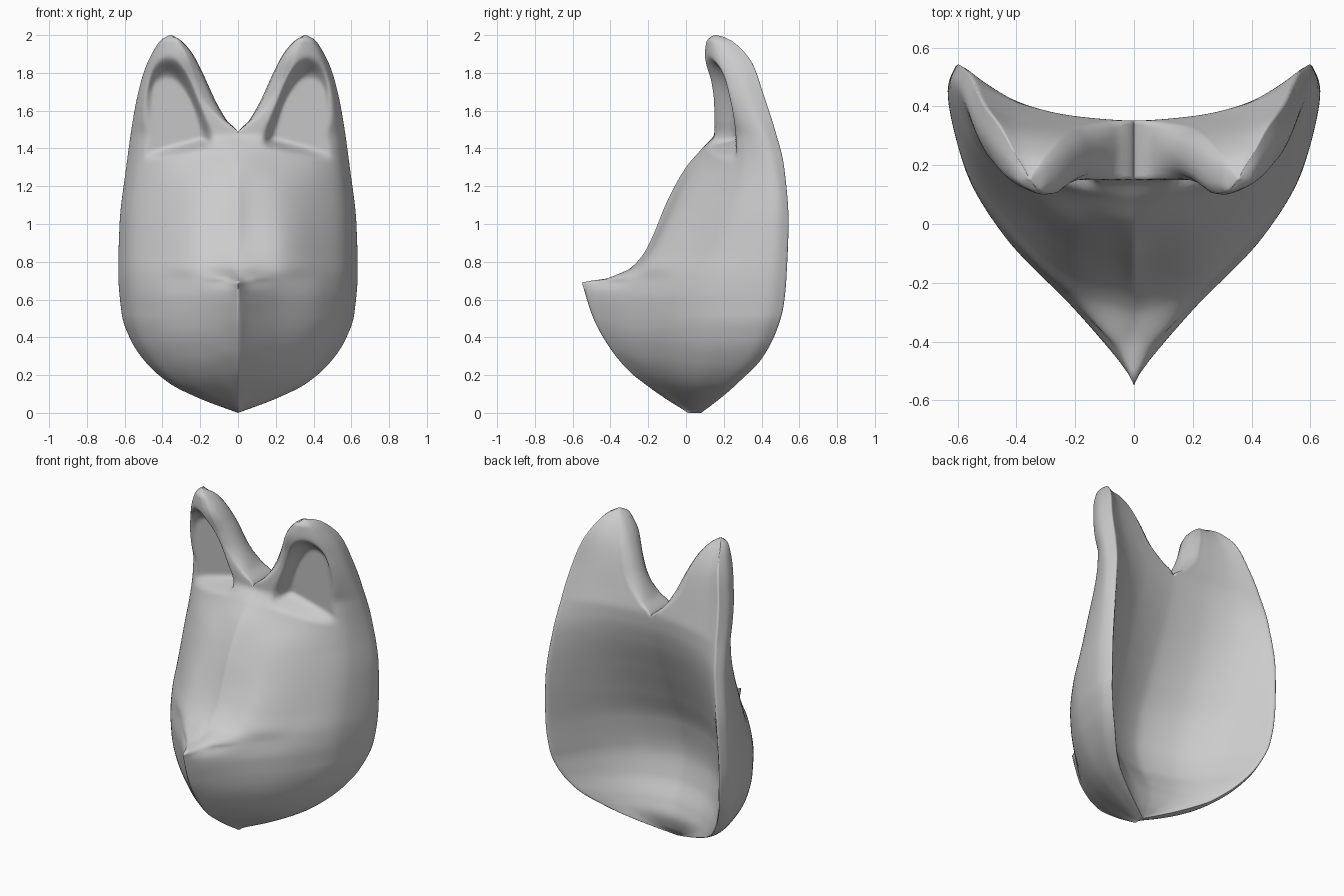
import bpy, bmesh, math

if "Cube" in bpy.data.objects:
    bpy.data.objects.remove(bpy.data.objects["Cube"])

def curve(keys, start=1, end=1):
    """Monotone cubic through (t, value) keys; start/end scale the end slopes."""
    t = [k[0] for k in keys]
    v = [k[1] for k in keys]
    n = len(t)
    d = [(v[i + 1] - v[i]) / (t[i + 1] - t[i]) for i in range(n - 1)]
    m = [d[0] * start] + [2 * a * b / (a + b) if a * b > 0 else 0
                          for a, b in zip(d, d[1:])] + [d[-1] * end]

    def f(x):
        i = 0
        while i < n - 2 and x > t[i + 1]:
            i += 1
        h = t[i + 1] - t[i]
        s = (x - t[i]) / h
        return (v[i] * (1 + 2 * s) * (1 - s) ** 2 + h * m[i] * s * (1 - s) ** 2
                + v[i + 1] * s * s * (3 - 2 * s) + h * m[i + 1] * s * s * (s - 1))
    return f

def step(a, b, x):
    s = min(1, max(0, (x - a) / (b - a)))
    return s * s * (3 - 2 * s)

NOTCH = 1.48
# outer half-width seen from the front
width = curve([(0, 0), (.075, .2), (.155, .36), (.27, .49), (.39, .57), (.52, .615), (.75, .634),
               (1, .627), (1.3, .592), (1.6, .548), (1.8, .5), (1.93, .44), (1.98, .4), (2, .36)])
# inner edge of the ear above the notch
inner = curve([(0, 0), (NOTCH, 0), (1.55, .06), (1.65, .118), (1.8, .187), (1.9, .24),
               (1.97, .3), (2, .35)])
# depth of the rear rim
rim = curve([(0, .08), (.09, .2), (.16, .28), (.29, .41), (.44, .49), (.56, .525), (.7, .54), (1, .55),
             (1.3, .525), (1.5, .475), (1.7, .41), (1.85, .355), (1.95, .27), (1.99, .2), (2, .16)])
# centre ridge with the nose tip
ridge = curve([(0, .01), (.02, -.02), (.07, -.1), (.14, -.2), (.22, -.3), (.34, -.4), (.5, -.49),
               (.66, -.542), (.69, -.55), (.7, -.5), (.715, -.4), (.77, -.29), (.85, -.22),
               (.95, -.17), (1.12, -.1), (1.3, 0), (1.4, .085), (NOTCH, .15), (1.6, .155),
               (1.75, .14), (1.9, .105), (1.97, .11), (1.99, .13), (2, .15)])
# just beside the ridge
bridge = curve([(0, .015), (.07, -.09), (.14, -.185), (.22, -.275), (.34, -.37), (.5, -.44),
                (.64, -.468), (.7, -.43), (.77, -.285), (.85, -.21), (.95, -.155), (1.12, -.082),
                (1.3, .012), (1.4, .09), (NOTCH, .15), (1.6, .15), (1.75, .135), (1.9, .102),
                (1.97, .11), (2, .15)])
# cheek
cheek = curve([(0, .03), (.1, -.08), (.2, -.18), (.3, -.24), (.45, -.283), (.6, -.293), (.72, -.26),
               (.85, -.18), (1, -.1), (1.2, 0), (1.4, .125), (NOTCH, .155), (1.75, .13), (1.9, .1),
               (1.97, .11), (2, .15)])
# centre line of the hollow back
hollow = curve([(0, .08), (.06, .125), (.14, .145), (.22, .12), (.35, .055), (.5, .025), (.7, .06),
                (.9, .145), (1.1, .235), (1.3, .315), (1.42, .345), (1.5, .352),
                (1.6, .34), (1.8, .3), (1.95, .23), (1.99, .18), (2, .155)])

FRONT_COLS = 58
BACK_COLS = 28
FRONT_T = (0, .12, .36, .76, 1.02, 1.24, 1.42)
BACK_T = (0, .15, .42, .75, 1.1)

def resample(ts, pts, n, start=1, end=1):
    fx = curve([(s, p[0]) for s, p in zip(ts, pts)])
    fy = curve([(s, p[1]) for s, p in zip(ts, pts)], start, end)
    return [(fx(ts[-1] * i / n), fy(ts[-1] * i / n)) for i in range(n + 1)]

def section(z):
    """Closed horizontal outline of one half of the mask."""
    n0, w = inner(z), width(z) - inner(z)
    f, g, r, b = ridge(z), cheek(z), rim(z), hollow(z)
    e = step(1.15, 1.75, z)                       # ears bow forward at the outside
    inset = .14 * step(NOTCH, 1.7, z)
    at = lambda u: n0 + w * u
    front = [(at(inset), f), (at(inset + .08), bridge(z)), (at(.32), g),
             (at(.72), g + (r - g) * (.32 - .17 * e)), (at(.92), g + (r - g) * (.59 - .25 * e)),
             (at(1), g + (r - g) * (.88 - .2 * e)), (at(.955), r)]
    back = [(at(.955), r), (at(.88), b + (r - b) * .84), (at(.65), b + (r - b) * .41),
            (at(.35), b + (r - b) * .12), (at(inset), b)]
    pts = resample(FRONT_T, front, FRONT_COLS, start=1 - .6 * (1 - step(.4, .66, z)))
    # arched ear hollow pressed into the front surface
    for i, (x, y) in enumerate(pts[:int(FRONT_COLS * .85)]):
        u = (x - n0) / max(w, 1e-4)
        arch = 1.89 - 8 * (x - .375) ** 2
        k = (step(.12, .3, u) * (1 - step(.8, .93, u))
             * step(0, .06, z - (1.44 - .24 * x)) * step(0, .12, arch - z))
        floor = .268 - .07 * (z - 1.4)
        pts[i] = (x, y + max(0, floor - y) * k)
    pts += resample(BACK_T, back, BACK_COLS, end=.2)[1:]
    # rounded wall along the inner edge of the ear
    for s in range(1, 6):
        a = math.pi * s / 6
        pts.append((at(inset * (1 - math.sin(a))), b + (f - b) * (1 - math.cos(a)) / 2))
    return pts

# loft the half sections from chin to ear tip
levels = [i / 100 for i in range(200)] + [.003, 1.995, 1.998, 2]
levels.sort()
bm = bmesh.new()
rows = [[bm.verts.new((max(0, x), y, z)) for x, y in section(z)] for z in levels]
open_end = FRONT_COLS + BACK_COLS
cols = len(rows[0])
for j in range(len(rows) - 1):
    for i in range(cols):
        if i >= open_end and levels[j] < NOTCH - 1e-6:
            continue
        k = (i + 1) % cols
        bm.faces.new((rows[j][i], rows[j][k], rows[j + 1][k], rows[j + 1][i]))
bm.faces.new(rows[-1])

# relax the surface a little, away from the seam and tips
free = [v for v in bm.verts if v.co.x > .04 and v.link_faces and .05 < v.co.z < 1.97]
for _ in range(3):
    bmesh.ops.smooth_vert(bm, verts=free, factor=.5, use_axis_y=True)

# mirror to the other half and weld the seam
geo = bmesh.ops.duplicate(bm, geom=bm.verts[:] + bm.edges[:] + bm.faces[:])["geom"]
for v in geo:
    if isinstance(v, bmesh.types.BMVert):
        v.co.x *= -1
bmesh.ops.delete(bm, geom=[v for v in bm.verts if not v.link_faces], context='VERTS')
bmesh.ops.remove_doubles(bm, verts=bm.verts[:], dist=.0004)
bmesh.ops.recalc_face_normals(bm, faces=bm.faces[:])

me = bpy.data.meshes.new("animal_mask")
bm.to_mesh(me)
bm.free()
mask = bpy.data.objects.new("animal_mask", me)
bpy.context.collection.objects.link(mask)
bpy.context.view_layer.objects.active = mask
mask.select_set(True)
bpy.ops.object.shade_smooth_by_angle(angle=math.radians(110))
